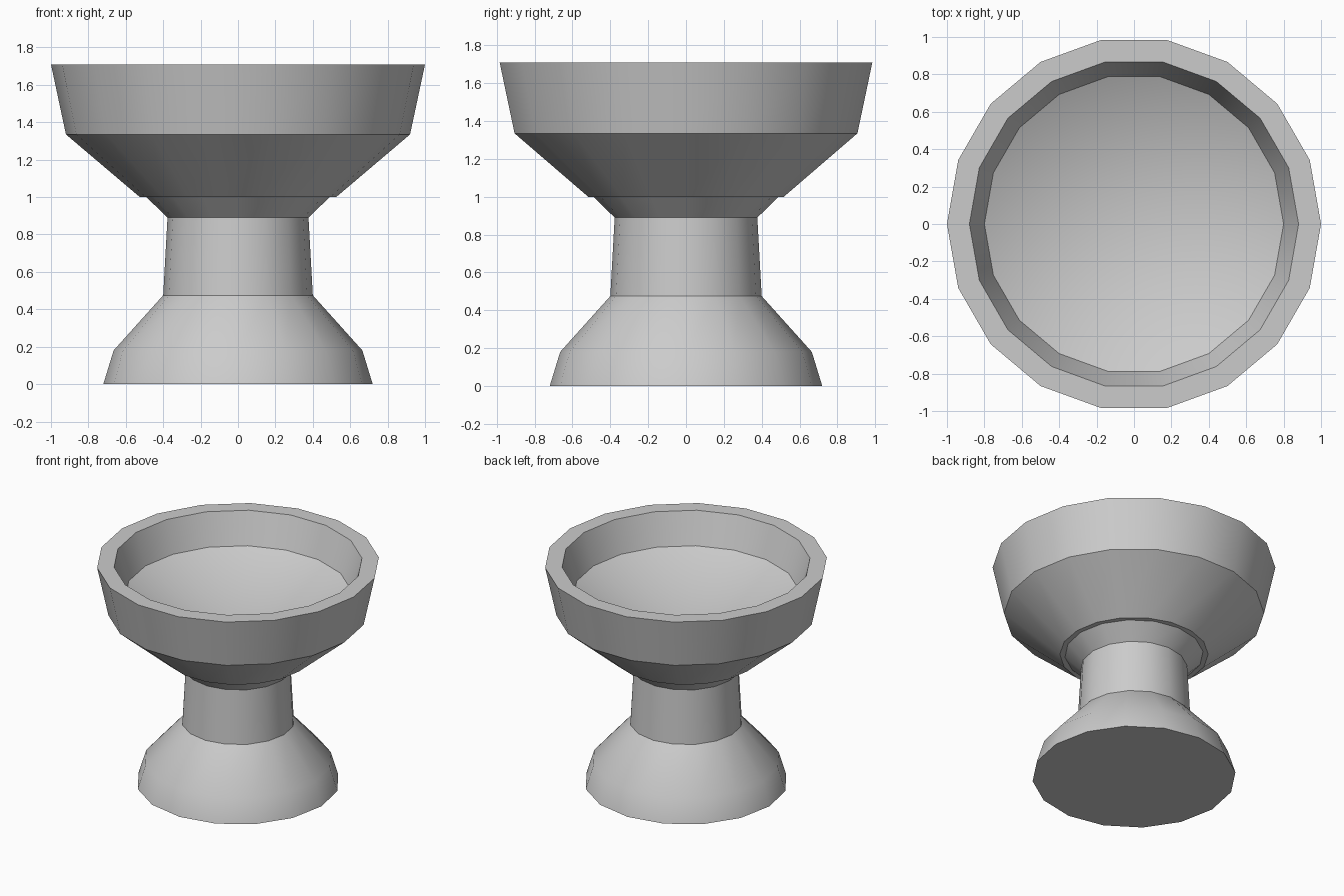
import bpy, bmesh
from math import cos, sin, pi, radians

if "Cube" in bpy.data.objects:
    bpy.data.objects.remove(bpy.data.objects["Cube"])


def lathe(name, profile, sides):
    """Revolve (radius, z) points around z; radius 0 makes a pole."""
    bm = bmesh.new()
    rings = []
    for r, z in profile:
        if r == 0:
            rings.append([bm.verts.new((0, 0, z))])
        else:
            rings.append([bm.verts.new((r * cos(2 * pi * i / sides),
                                        r * sin(2 * pi * i / sides), z))
                          for i in range(sides)])
    for a, b in zip(rings, rings[1:]):
        for i in range(sides):
            j = (i + 1) % sides
            if len(b) == 1:
                bm.faces.new((a[i], a[j], b[0]))
            else:
                bm.faces.new((a[i], a[j], b[j], b[i]))
    # close open ends with a flat cap
    for ring in (rings[0], rings[-1]):
        if len(ring) > 1:
            bm.faces.new(ring)
    bmesh.ops.recalc_face_normals(bm, faces=bm.faces)
    mesh = bpy.data.meshes.new(name)
    bm.to_mesh(mesh)
    bm.free()
    obj = bpy.data.objects.new(name, mesh)
    bpy.context.collection.objects.link(obj)
    bpy.ops.object.select_all(action='DESELECT')
    obj.select_set(True)
    bpy.context.view_layer.objects.active = obj
    bpy.ops.object.shade_smooth_by_angle(angle=radians(30))
    return obj


# Flared foot, neck and collar under the bowl (16 sides)
lathe("pedestal", [(0.72, 0), (0.665, 0.18), (0.40, 0.475),
                   (0.377, 0.89), (0.49, 1.0)], 16)

# Bowl with a thick rim, short inner wall and sloping floor (18 sides)
lathe("bowl", [(0.525, 1.0), (0.92, 1.335), (1.0, 1.71),
               (0.88, 1.71), (0.80, 1.47), (0, 1.08)], 18)
